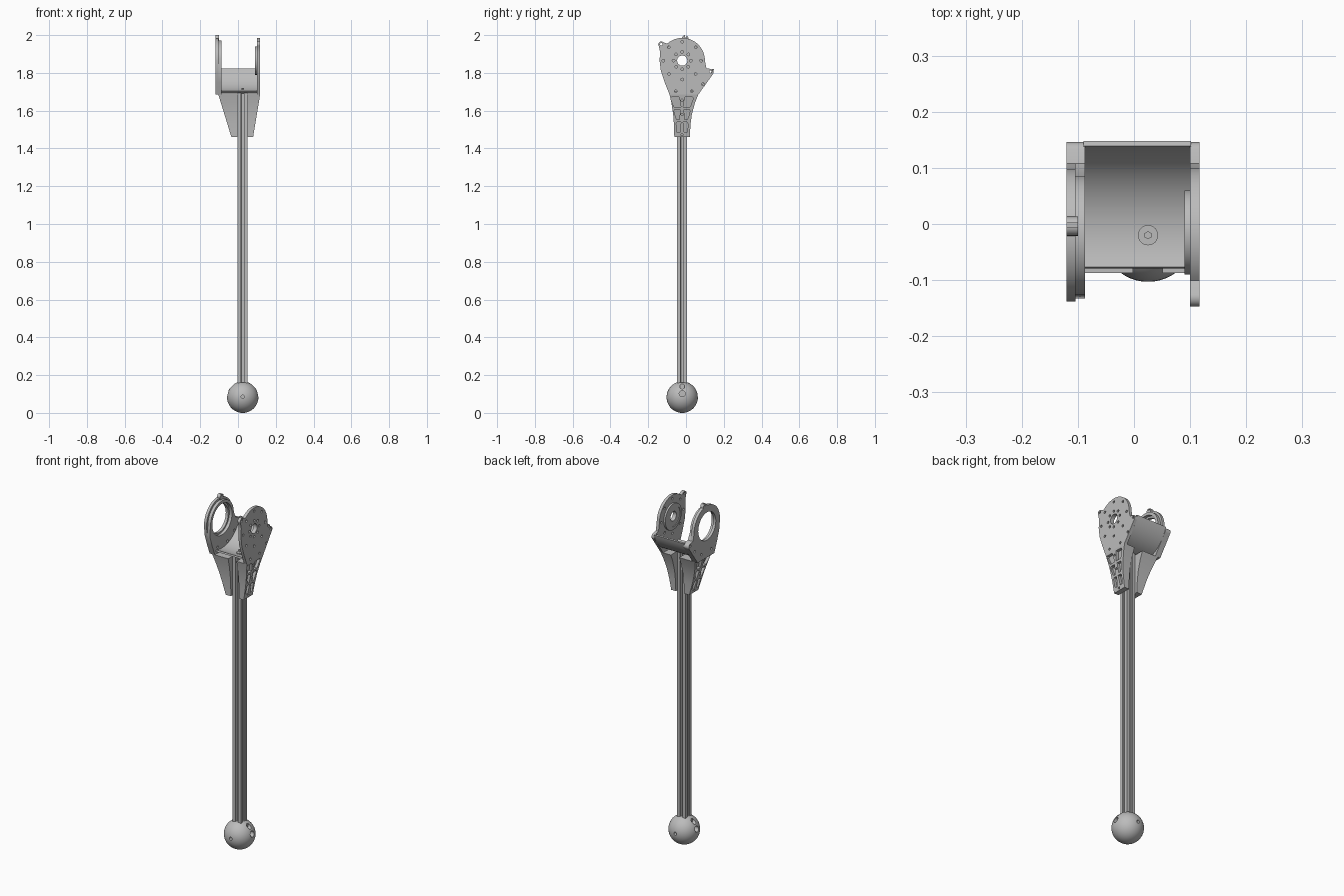
import bpy, bmesh, math
from mathutils import Matrix, Vector

if "Cube" in bpy.data.objects:
    bpy.data.objects.remove(bpy.data.objects["Cube"])

grey = bpy.data.materials.new("machined grey")
grey.use_nodes = True
grey.diffuse_color = (0.5, 0.5, 0.5, 1)
grey.node_tree.nodes["Principled BSDF"].inputs["Base Color"].default_value = (0.5, 0.5, 0.5, 1)

AXIS = (-0.02, 1.865)      # joint axis in y, z
ROD_X, ROD_Y = 0.025, -0.02
FLARE_Z, FOOT_Z = 1.685, 1.46


def finish(name, bm):
    bmesh.ops.recalc_face_normals(bm, faces=bm.faces)
    mesh = bpy.data.meshes.new(name)
    bm.to_mesh(mesh)
    bm.free()
    mesh.materials.append(grey)
    obj = bpy.data.objects.new(name, mesh)
    bpy.context.collection.objects.link(obj)
    return obj


def add_prism(bm, lower, upper):
    a = [bm.verts.new(p) for p in lower]
    b = [bm.verts.new(p) for p in upper]
    bm.faces.new(a)
    bm.faces.new(b)
    for i in range(len(a)):
        j = (i + 1) % len(a)
        bm.faces.new((a[i], a[j], b[j], b[i]))


def side_slab(bm, outline, near, far):
    """Extrude a y-z outline along x; near and far are functions of height."""
    add_prism(bm, [(near(z), y, z) for y, z in outline],
              [(far(z), y, z) for y, z in outline])


def flat(x):
    return lambda z: x


def arc(cy, cz, r, start, end, steps):
    angles = [math.radians(start + (end - start) * i / steps) for i in range(steps + 1)]
    return [(cy + r * math.cos(t), cz + r * math.sin(t)) for t in angles]


def disc(cy, cz, r, steps=24):
    return arc(cy, cz, r, 0, 360, steps)[:-1]


def add_cylinder(bm, loc, r, depth, axis="Z", sides=24):
    turn = {"X": Matrix.Rotation(math.pi / 2, 4, "Y"),
            "Y": Matrix.Rotation(math.pi / 2, 4, "X"), "Z": Matrix()}[axis]
    bmesh.ops.create_cone(bm, cap_ends=True, segments=sides, radius1=r, radius2=r,
                          depth=depth, matrix=Matrix.Translation(loc) @ turn)


def cut(obj, bm):
    cutter = finish("cutter", bm)
    cutter.hide_render = True
    mod = obj.modifiers.new("cut", "BOOLEAN")
    mod.operation, mod.solver, mod.object = "DIFFERENCE", "EXACT", cutter
    bpy.context.view_layer.objects.active = obj
    bpy.ops.object.modifier_apply(modifier=mod.name)
    bpy.data.objects.remove(cutter)


# Slotted rod
h, slot, wide = 0.0265, 0.008, 0.014
quarter = [(h, -h), (h, -slot), (h - 0.005, -slot), (h - 0.005, -wide), (0.013, -0.006),
           (0.013, 0.006), (h - 0.005, wide), (h - 0.005, slot), (h, slot)]
section = []
for k in range(4):
    turn = Matrix.Rotation(k * math.pi / 2, 2)
    section += [turn @ Vector(p) for p in quarter]
bm = bmesh.new()
add_prism(bm, [(p.x + ROD_X, p.y + ROD_Y, 0.1) for p in section],
          [(p.x + ROD_X, p.y + ROD_Y, 1.695) for p in section])
finish("rod", bm)

# Ball foot with flat top and fastener holes
bm = bmesh.new()
bmesh.ops.create_uvsphere(bm, u_segments=48, v_segments=24, radius=0.083,
                          matrix=Matrix.Translation((ROD_X, ROD_Y, 0.083)))
bmesh.ops.bisect_plane(bm, geom=bm.verts[:] + bm.edges[:] + bm.faces[:],
                       plane_co=(0, 0, 0.16), plane_no=(0, 0, 1), clear_outer=True)
bmesh.ops.holes_fill(bm, edges=[e for e in bm.edges if e.is_boundary])
ball = finish("ball_foot", bm)
bm = bmesh.new()
for s in (-1, 1):
    add_cylinder(bm, (ROD_X + s * 0.08, ROD_Y, 0.102), 0.016, 0.05, "X")
    add_cylinder(bm, (ROD_X + s * 0.08, ROD_Y, 0.14), 0.013, 0.07, "X")
    add_cylinder(bm, (ROD_X, ROD_Y + s * 0.08, 0.085), 0.009, 0.05, "Y")
cut(ball, bm)

# Curved cradle between the plates
bm = bmesh.new()
side_slab(bm, arc(*AXIS, 0.165, -110, -15, 24) + arc(*AXIS, 0.174, -15, -110, 24),
          flat(-0.09), flat(0.102))
finish("cradle", bm)

# Cradle screw with washer and hex socket
bm = bmesh.new()
add_cylinder(bm, (ROD_X, ROD_Y, 1.702), 0.018, 0.008)
add_cylinder(bm, (ROD_X, ROD_Y, 1.71), 0.013, 0.012, sides=12)
screw = finish("cradle_screw", bm)
bm = bmesh.new()
add_cylinder(bm, (ROD_X, ROD_Y, 1.715), 0.007, 0.012, sides=6)
cut(screw, bm)

# Shared shapes of the plates: back lobe and lower flare
back = [(0.065, FLARE_Z), (0.09, 1.72)] + arc(0.128, 1.803, 0.018, -50, 70, 8) + [(0.108, 1.825)]
front = [(-0.14, 1.865), (-0.133, 1.81), (-0.113, 1.75), (-0.087, FLARE_Z)]
flare = [(0.02, FOOT_Z), (0.024, 1.53), (0.031, 1.58), (0.047, 1.64), (0.065, FLARE_Z),
         (-0.087, FLARE_Z), (-0.077, 1.64), (-0.068, 1.58), (-0.064, 1.53), (-0.062, FOOT_Z)]

# Left plate with bearing hole, bolt holes and front ear
bm = bmesh.new()
ear = arc(-0.131, 1.95, 0.016, 70, 220, 8)
side_slab(bm, back + arc(*AXIS, 0.12, 0, 132, 32) + ear + [(-0.137, 1.91)] + front,
          flat(0.1), flat(0.117))
left_plate = finish("left_plate", bm)
bm = bmesh.new()
add_cylinder(bm, (0.108, *AXIS), 0.027, 0.08, "X", 32)
holes = disc(*AXIS, 0.046, 8) + disc(*AXIS, 0.1, 8)
holes += [(-0.131, 1.952), (0.132, 1.807), (-0.055, 1.703), (0.03, 1.703), (0.09, 1.74)]
for y, z in holes:
    add_cylinder(bm, (0.108, y, z), 0.007, 0.08, "X", 12)
cut(left_plate, bm)

# Raised bearing seat inside the left plate
bm = bmesh.new()
side_slab(bm, disc(-0.015, 1.865, 0.075, 48), flat(0.09), flat(0.1))
seat = finish("bearing_seat", bm)
bm = bmesh.new()
side_slab(bm, disc(*AXIS, 0.058, 40), flat(0.08), flat(0.094))
cut(seat, bm)
bm = bmesh.new()
add_cylinder(bm, (0.1, *AXIS), 0.027, 0.08, "X", 32)
cut(seat, bm)

# Right plate: two layers with a stepped large bore
for name, r, bore, x0, x1 in (("right_plate_outer", 0.118, 0.08, -0.12, -0.104),
                              ("right_plate_inner", 0.106, 0.09, -0.104, -0.087)):
    bm = bmesh.new()
    side_slab(bm, back + arc(*AXIS, r, 0, 180, 40) + front[1:], flat(x0), flat(x1))
    plate = finish(name, bm)
    bm = bmesh.new()
    add_cylinder(bm, ((x0 + x1) / 2, *AXIS), bore, 0.06, "X", 48)
    for y, z in [(0.132, 1.807), (0.03, 1.72), (-0.06, 1.72), (0.09, 1.76)]:
        add_cylinder(bm, ((x0 + x1) / 2, y, z), 0.007, 0.06, "X", 12)
    cut(plate, bm)

# Notched ear on top of the right plate
bm = bmesh.new()
side_slab(bm, disc(-0.004, 1.983, 0.017), flat(-0.12), flat(-0.1))
top_ear = finish("right_plate_ear", bm)
bm = bmesh.new()
side_slab(bm, [(-0.006, 1.988), (0.002, 1.988), (0.002, 2.02), (-0.006, 2.02)],
          flat(-0.14), flat(-0.08))
cut(top_ear, bm)


# Tapered side brackets with pocketed outer faces
def slope(bottom, top):
    return lambda z: bottom + (top - bottom) * (z - FOOT_Z) / (FLARE_Z - FOOT_Z)


def half_width(z):
    return 0.04 + 0.034 * max(0, (z - 1.53) / (FLARE_Z - 1.53)) ** 1.4


for name, inner, bottom, top, s in (("left_bracket", 0.051, 0.08, 0.117, 1),
                                    ("right_bracket", -0.002, -0.035, -0.104, -1)):
    outer = slope(bottom, top)
    bm = bmesh.new()
    side_slab(bm, flare, flat(inner), outer)
    bracket = finish(name, bm)
    bm = bmesh.new()
    floor, over = slope(bottom - s * 0.016, top - s * 0.016), slope(bottom + s * 0.02, top + s * 0.02)
    for z0, z1, gap0, gap1 in ((1.485, 1.54, 0.012, 0.006), (1.553, 1.607, 0.013, 0.011),
                               (1.62, 1.672, 0.006, 0.015)):
        for m in (-1, 1):
            a, b = half_width(z0) - 0.01, half_width(z1) - 0.01
            pocket = [(gap0, z0), (a - 0.005, z0), (a, z0 + 0.008), (b, z1 - 0.008),
                      (b - 0.005, z1), (gap1, z1)]
            side_slab(bm, [(-0.021 + m * y, z) for y, z in pocket], floor, over)
    for z in (1.473, 1.58, 1.655):
        side_slab(bm, disc(-0.021, z, 0.006, 12), floor, over)
    cut(bracket, bm)

# Smooth the round surfaces and keep machined edges sharp
bpy.ops.object.select_all(action="DESELECT")
for obj in bpy.context.collection.objects:
    if obj.type == "MESH":
        obj.select_set(True)
        bpy.context.view_layer.objects.active = obj
bpy.ops.object.shade_smooth_by_angle(angle=math.radians(30))
